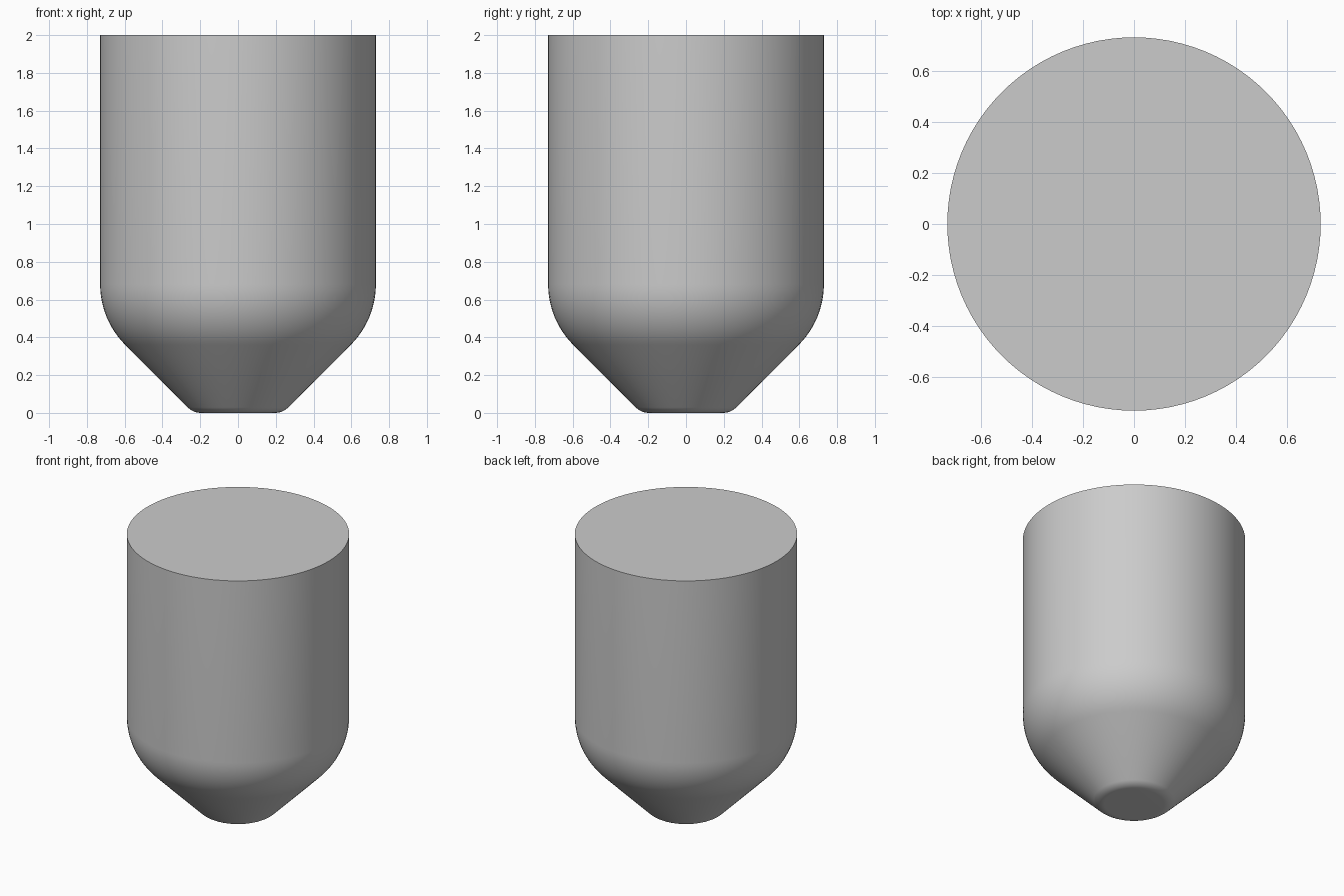
import bpy, bmesh, math

cube = bpy.data.objects.get("Cube")
if cube:
    bpy.data.objects.remove(cube, do_unlink=True)

RADIUS, HEIGHT, FOOT = 0.73, 2.0, 0.237   # FOOT: where the 45 degree cone meets the base
SHOULDER, TOE, STEPS, SIDES = 0.455, 0.1, 12, 96


def arc(cx, cz, r, start, end):
    """Profile points on a fillet, angles in degrees."""
    angles = [math.radians(start + (end - start) * i / STEPS) for i in range(STEPS + 1)]
    return [(cx + r * math.cos(a), cz + r * math.sin(a)) for a in angles]


# Half profile: flat base, toe fillet, cone, shoulder fillet, straight wall, flat top
t = math.tan(math.radians(22.5))
profile = [(0, 0)]
profile += arc(FOOT - TOE * t, TOE, TOE, -90, -45)
profile += arc(RADIUS - SHOULDER, RADIUS - FOOT + SHOULDER * t, SHOULDER, -45, 0)
profile += [(RADIUS, HEIGHT), (0, HEIGHT)]

# Spin the profile into a solid body
bm = bmesh.new()
verts = [bm.verts.new((x, 0, z)) for x, z in profile]
edges = [bm.edges.new(pair) for pair in zip(verts, verts[1:])]
bmesh.ops.spin(bm, geom=verts + edges, cent=(0, 0, 0), axis=(0, 0, 1),
               angle=math.tau, steps=SIDES, use_duplicate=False)
bmesh.ops.remove_doubles(bm, verts=bm.verts, dist=0.0001)
bmesh.ops.recalc_face_normals(bm, faces=bm.faces)
mesh = bpy.data.meshes.new("tapered_body")
bm.to_mesh(mesh)
bm.free()
body = bpy.data.objects.new("tapered_body", mesh)
bpy.context.collection.objects.link(body)

# Plain grey
grey = bpy.data.materials.new("light_grey")
grey.use_nodes = True
colour = (0.6, 0.6, 0.6, 1)
grey.diffuse_color = colour
grey.node_tree.nodes["Principled BSDF"].inputs["Base Color"].default_value = colour
mesh.materials.append(grey)

# Smooth sides with a crisp top rim
bpy.context.view_layer.objects.active = body
body.select_set(True)
bpy.ops.object.shade_smooth_by_angle(angle=math.radians(30))
